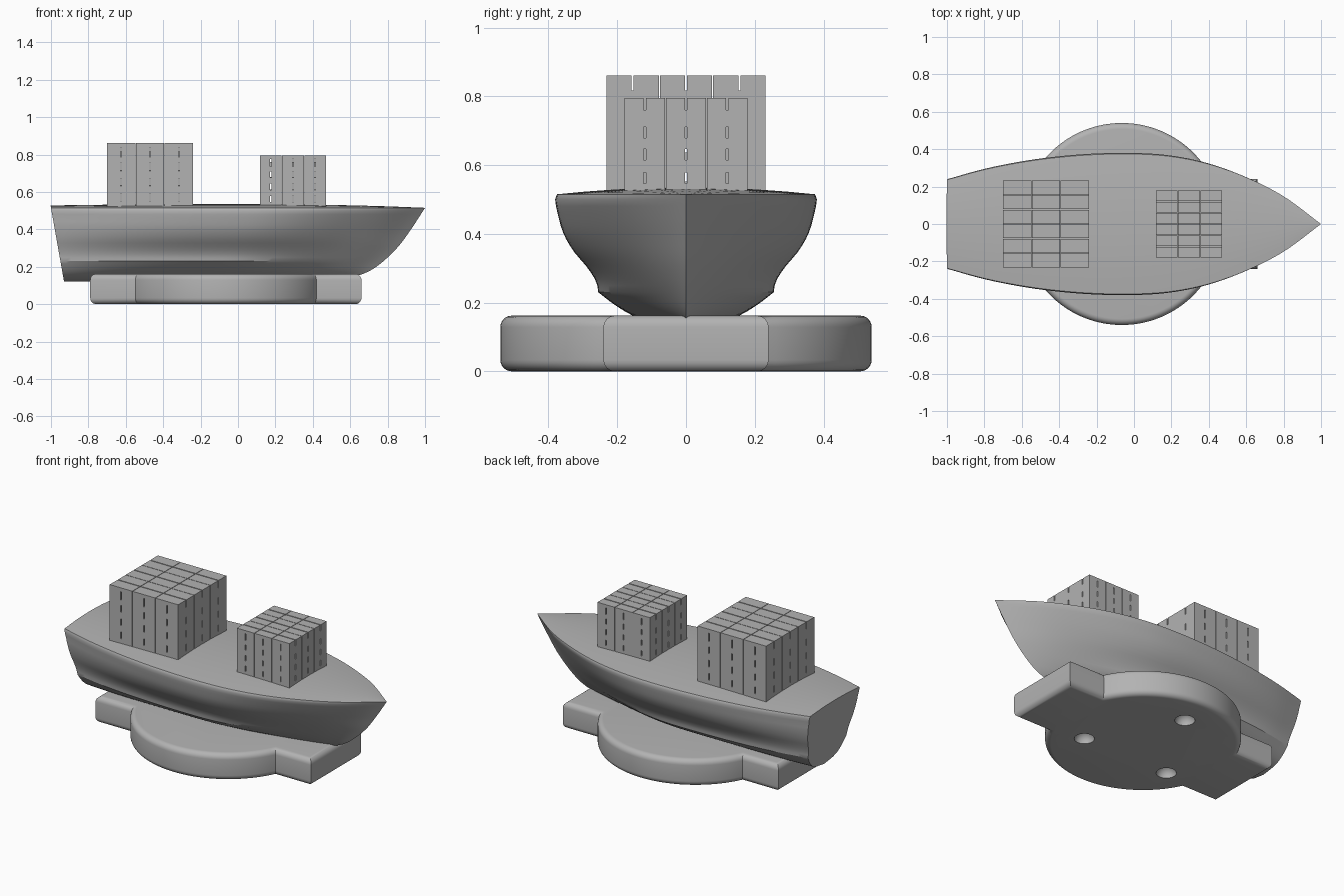
import bpy, bmesh, math
from mathutils import Vector, Matrix

if "Cube" in bpy.data.objects:
    bpy.data.objects.remove(bpy.data.objects["Cube"])

grey = bpy.data.materials.new("plain_grey")
grey.use_nodes = True
COLOUR = (0.45, 0.45, 0.45, 1)
grey.diffuse_color = COLOUR
grey.node_tree.nodes["Principled BSDF"].inputs["Base Color"].default_value = COLOUR


def finish(bm, name, smooth=None):
    """Turn a bmesh into a named grey object."""
    bmesh.ops.recalc_face_normals(bm, faces=bm.faces)
    mesh = bpy.data.meshes.new(name)
    bm.to_mesh(mesh)
    bm.free()
    mesh.materials.append(grey)
    ob = bpy.data.objects.new(name, mesh)
    bpy.context.collection.objects.link(ob)
    if smooth:
        shade(ob, smooth)
    return ob


def shade(ob, angle):
    bpy.ops.object.select_all(action="DESELECT")
    ob.select_set(True)
    bpy.context.view_layer.objects.active = ob
    bpy.ops.object.shade_smooth_by_angle(angle=math.radians(angle))


def curve(points, u):
    """Smooth interpolation through (position, value) points."""
    n = len(points)
    i = 0
    while i < n - 2 and u > points[i + 1][0]:
        i += 1

    def slope(k):
        a, b = points[max(k - 1, 0)], points[min(k + 1, n - 1)]
        return (b[1] - a[1]) / (b[0] - a[0])

    (x0, y0), (x1, y1) = points[i], points[i + 1]
    h = x1 - x0
    s = (u - x0) / h
    return ((2*s**3 - 3*s**2 + 1) * y0 + (s**3 - 2*s**2 + s) * h * slope(i)
            + (3*s**2 - 2*s**3) * y1 + (s**3 - s**2) * h * slope(i + 1))


# Hull: half widths along the deck, raked stem, and body section
SHEER = 0.515
KEEL = 0.12
widths = [0.24, 0.295, 0.335, 0.362, 0.377, 0.38, 0.366, 0.325, 0.253, 0.15, 0]
beam = [(i / 10, w) for i, w in enumerate(widths)]
stem = [(KEEL, 0.5), (0.155, 0.65), (0.2, 0.74), (0.3, 0.85), (0.4, 0.925), (SHEER, 1)]
above = [(0.23, 0.67), (0.26, 0.685), (0.3, 0.75), (0.35, 0.86), (0.4, 0.935),
         (0.45, 0.975), (0.5, 1), (SHEER, 0.985)]
below = [(KEEL, 0), (0.14, 0.26), (0.165, 0.42), (0.195, 0.55), (0.23, 0.67)]
bow = [(KEEL, 0), (0.15, 0.25), (0.23, 0.48), (0.35, 0.73), (0.5, 1), (SHEER, 0.985)]
levels = [KEEL + 0.11 * i / 8 for i in range(9)]
levels += [0.23 + 0.27 * i / 14 for i in range(1, 15)] + [0.509, SHEER]


def section(z, t):
    r = max(curve(below if z <= 0.23 else above, z), 0)
    fuller = r ** 0.65 if r < 0.98 else r
    aft = max(0, 1 - t / 0.5) ** 2
    r += (fuller - r) * aft
    f = max(0, (t - 0.5) / 0.5)
    f = f * f * (3 - 2 * f)
    return r * (1 - f) + curve(bow, z) * f


def station(t):
    half = max(curve(beam, t), 0)
    pts = []
    for z in levels:
        back = -1 + 0.07 * (SHEER - z) / (SHEER - KEEL)
        pts.append(Vector((back + t * (curve(stem, z) - back), half * section(z, t), z)))
    # Cambered deck
    edge = pts[-1].copy()
    for r in (0.8, 0.55, 0.28, 0):
        z = SHEER + 0.02 * (1 - r * r) * half / 0.38
        back = -1 - 0.07 * (z - SHEER) / (SHEER - KEEL) * (1 - t)
        pts.append(Vector((back + t * (1 - back), edge.y * r, z)))
    return pts


bm = bmesh.new()
STEPS = 60
rows = [station(i / STEPS) for i in range(STEPS + 1)]
for side in (1, -1):
    grid = [[bm.verts.new((p.x, p.y * side, p.z)) for p in row] for row in rows]
    for a, b in zip(grid, grid[1:]):
        for j in range(len(a) - 1):
            bm.faces.new((a[j], a[j + 1], b[j + 1], b[j]))
    bm.faces.new(grid[0])
bmesh.ops.remove_doubles(bm, verts=bm.verts, dist=0.0004)
bmesh.ops.dissolve_degenerate(bm, edges=bm.edges, dist=0.0002)
finish(bm, "hull", 28)

# Stand: disc joined with a bar, rounded along its top and bottom rims
CX, R, BAR, HEIGHT = -0.065, 0.54, 0.24, 0.162
start = math.asin(BAR / R)
outline = [(0.66, -BAR), (0.66, BAR)]
ARC = 48
for k in range(ARC + 1):
    a = start + (math.pi - 2 * start) * k / ARC
    outline.append((CX + R * math.cos(a), R * math.sin(a)))
outline += [(-0.79, BAR), (-0.79, -BAR)]
for k in range(ARC + 1):
    a = math.pi + start + (math.pi - 2 * start) * k / ARC
    outline.append((CX + R * math.cos(a), R * math.sin(a)))

bm = bmesh.new()
base = bm.faces.new([bm.verts.new((x, y, 0)) for x, y in outline])
up = bmesh.ops.extrude_face_region(bm, geom=[base], use_keep_orig=True)
bmesh.ops.translate(bm, vec=(0, 0, HEIGHT),
                    verts=[v for v in up["geom"] if isinstance(v, bmesh.types.BMVert)])
rims = [e for e in bm.edges if abs(e.verts[0].co.z - e.verts[1].co.z) < 0.001]
bmesh.ops.bevel(bm, geom=rims, offset=0.033, segments=6, profile=0.5, affect="EDGES")
stand = finish(bm, "stand")

# Three round dimples under the stand
bm = bmesh.new()
for k in range(3):
    a = math.radians(90 + 120 * k)
    at = Matrix.Translation((-0.08 + 0.34 * math.cos(a), 0.34 * math.sin(a), 0))
    bmesh.ops.create_uvsphere(bm, u_segments=32, v_segments=17, radius=0.056, matrix=at)
cutter = finish(bm, "dimple_cutter")
cutter.hide_render = True
mod = stand.modifiers.new("dimples", "BOOLEAN")
mod.operation = "DIFFERENCE"
mod.solver = "EXACT"
mod.object = cutter
bpy.context.view_layer.objects.active = stand
bpy.ops.object.modifier_apply(modifier="dimples")
bpy.data.objects.remove(cutter)
shade(stand, 30)


# Cargo: 3 x 3 blocks, each of four columns tied together between narrow slots
def box(bm, lo, hi):
    lo, hi = Vector(lo), Vector(hi)
    m = Matrix.Translation((lo + hi) / 2) @ Matrix.Diagonal((*(hi - lo), 1))
    bmesh.ops.create_cube(bm, size=1, matrix=m)


FLOOR, FOOT, GAP = 0.525, 0.46, 0.006
end_ties = [(-0.2, 0.08), (0.2, 0.33), (0.45, 0.57), (0.69, 0.87)]
side_ties = [(-0.2, 0.08), (0.2, 0.32), (0.44, 0.56), (0.68, 0.78), (0.93, 1)]


def cargo(name, x0, x1, half, top):
    bm = bmesh.new()
    g = GAP / 2
    dx, dy, tall = (x1 - x0) / 3, half * 2 / 3, top - FLOOR
    for i in range(3):
        for j in range(3):
            ax, bx = x0 + i * dx + g / 2, x0 + (i + 1) * dx - g / 2
            ay, by = -half + j * dy + g / 2, -half + (j + 1) * dy - g / 2
            mx, my = (ax + bx) / 2, (ay + by) / 2
            for xa, xb in ((ax, mx - g), (mx + g, bx)):
                for ya, yb in ((ay, my - g), (my + g, by)):
                    box(bm, (xa, ya, FOOT), (xb, yb, top))
            for a, b in end_ties:
                box(bm, (ax, my - g, FLOOR + a * tall), (bx, my + g, FLOOR + b * tall))
            for a, b in side_ties:
                for ya, yb in ((ay, my - g), (my + g, by)):
                    box(bm, (mx - g, ya, FLOOR + a * tall), (mx + g, yb, FLOOR + b * tall))
    finish(bm, name)


cargo("aft_cargo_stack", -0.702, -0.239, 0.233, 0.861)
cargo("fore_cargo_stack", 0.116, 0.472, 0.18, 0.795)
